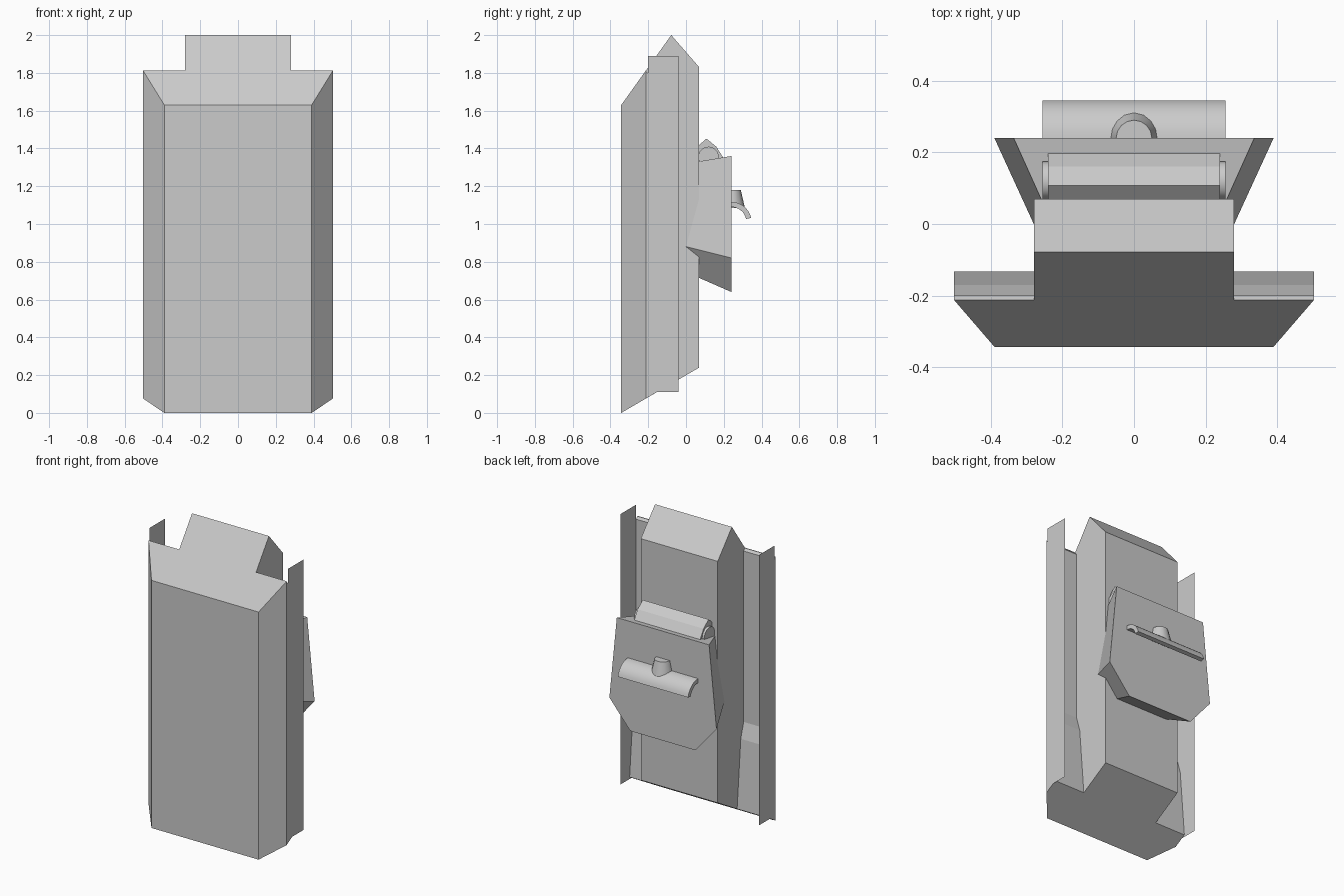
import bpy, bmesh, math

if "Cube" in bpy.data.objects:
    bpy.data.objects.remove(bpy.data.objects["Cube"])


def make_object(name, verts, faces, smooth=False):
    mesh = bpy.data.meshes.new(name)
    mesh.from_pydata(verts, [], faces)
    bm = bmesh.new()
    bm.from_mesh(mesh)
    if len(faces) > 1:
        bmesh.ops.recalc_face_normals(bm, faces=bm.faces)
    bm.to_mesh(mesh)
    bm.free()
    obj = bpy.data.objects.new(name, mesh)
    bpy.context.collection.objects.link(obj)
    if smooth:
        bpy.ops.object.select_all(action='DESELECT')
        obj.select_set(True)
        bpy.context.view_layer.objects.active = obj
        bpy.ops.object.shade_smooth_by_angle(angle=math.radians(40))
    return obj


def bridge(name, ring_a, ring_b, caps=None, smooth=False):
    """Solid between two matching outlines; caps give the end faces of ring_b."""
    n = len(ring_a)
    faces = [(i, (i + 1) % n, n + (i + 1) % n, n + i) for i in range(n)]
    faces.append(tuple(range(n)))
    faces += [tuple(n + i for i in c) for c in (caps or [range(n)])]
    if caps:
        faces.remove(tuple(range(n)))
        faces += [tuple(c) for c in caps[:1] * 0] + [tuple(range(n))]
    return make_object(name, ring_a + ring_b, faces, smooth)


def along_x(name, profile, x0, x1, smooth=False):
    return bridge(name, [(x0, y, z) for y, z in profile],
                  [(x1, y, z) for y, z in profile], smooth=smooth)


# Main slab: T-shaped plan, slanted underside, ridged top
RIDGE = -0.078
half = [(0.39, -0.343), (0.503, -0.212), (0.28, -0.212), (0.28, RIDGE), (0.28, 0.07)]
plan = half + [(-x, y) for x, y in reversed(half)]


def top_z(y):
    if y <= RIDGE:
        return 1.63 + (y + 0.343) * 0.37 / 0.265
    return 2.0 - (y - RIDGE) * 0.17 / 0.148


bottom = [(x, y, (y + 0.343) * 0.24 / 0.413) for x, y in plan]
top = [(x, y, top_z(y)) for x, y in plan]
bridge("main_slab", bottom, top, caps=[(0, 1, 2, 3, 6, 7, 8, 9), (3, 4, 5, 6)])

# Side wings with thicker lower ends, and thin side fins
wing = [(-0.212, 1.81), (-0.2, 1.795), (-0.2, 0.67), (-0.17, 0.57),
        (-0.132, 0.123), (-0.212, 0.076)]
for side, s in (("left", -1), ("right", 1)):
    along_x("wing_backing_" + side, wing, s * 0.275, s * 0.503)
    make_object("side_fin_" + side,
                [(s * 0.504, y, z) for y, z in
                 ((-0.2, 0.11), (-0.04, 0.11), (-0.04, 1.89), (-0.2, 1.89))],
                [(0, 1, 2, 3)])

# Flared rear housing: six-sided plate tapering toward the slab
def hexagon(y, pts):
    return [(x, y, z) for x, z in pts] + [(-x, y, z) for x, z in reversed(pts)]


outer = hexagon(0.24, [(0.336, 1.36), (0.39, 0.82), (0.238, 0.64)])
inner = hexagon(0.0, [(0.228, 1.32), (0.28, 0.88), (0.17, 0.745)])
bridge("rear_housing", inner, outer)

# Hood on top of the housing, with small round end caps
hood = [(0.06, 1.30), (0.06, 1.41), (0.108, 1.452), (0.16, 1.41),
        (0.198, 1.35), (0.198, 1.32)]
along_x("housing_hood", hood, -0.24, 0.24)
cap = [(0.12 + 0.055 * math.cos(a), 1.355 + 0.055 * math.sin(a))
       for a in (2 * math.pi * i / 12 for i in range(12))]
for side, s in (("left", -1), ("right", 1)):
    along_x("hood_end_" + side, cap, s * 0.23, s * 0.255, True)

# Handle stem: vertical tapered cone
def circle(r, z):
    return [(r * math.cos(2 * math.pi * i / 16), 0.24 + r * math.sin(2 * math.pi * i / 16), z)
            for i in range(16)]


bridge("handle_stem", circle(0.072, 1.085), circle(0.05, 1.18), smooth=True)

# Curved handle grip: arc-shaped strip
def arc(r, n=8):
    return [(0.24 + r * math.cos(a), 1.01 + r * math.sin(a))
            for a in (math.radians(12 + 78 * i / n) for i in range(n + 1))]


along_x("handle_grip", arc(0.107) + arc(0.08)[::-1], -0.256, 0.256, True)
